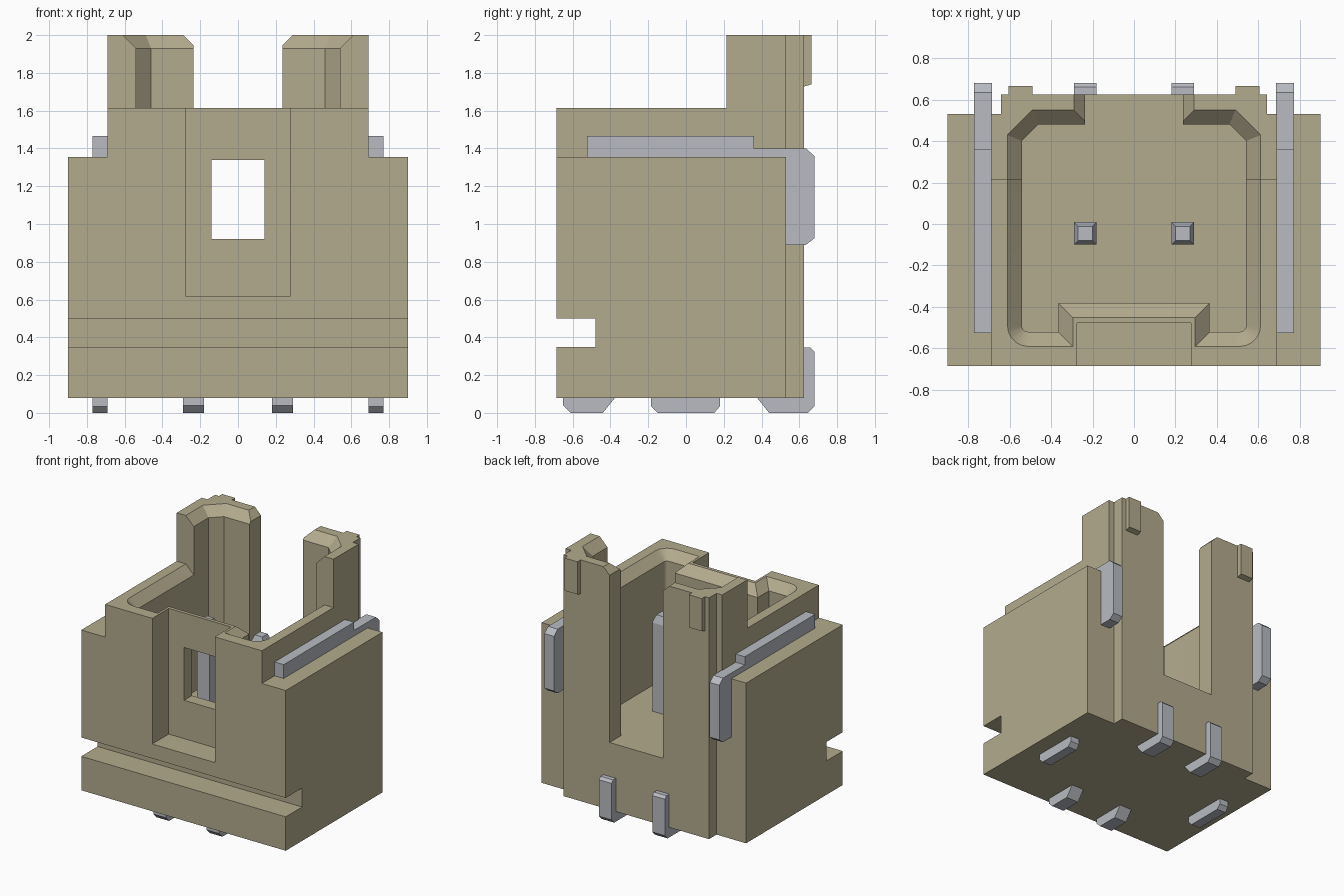
import bpy, bmesh, math
from mathutils import Vector

if "Cube" in bpy.data.objects:
    bpy.data.objects.remove(bpy.data.objects["Cube"], do_unlink=True)


def material(name, color):
    m = bpy.data.materials.new(name)
    m.use_nodes = True
    m.diffuse_color = color
    bsdf = next(n for n in m.node_tree.nodes if n.type == 'BSDF_PRINCIPLED')
    bsdf.inputs["Base Color"].default_value = color
    return m


TAN = material("tan plastic", (0.456, 0.407, 0.27, 1))
METAL = material("grey metal", (0.48, 0.50, 0.54, 1))


def loft(name, rings, mat=TAN):
    """Closed solid through matching rings of points."""
    bm = bmesh.new()
    loops = [[bm.verts.new(p) for p in ring] for ring in rings]
    for a, b in zip(loops, loops[1:]):
        for i in range(len(a)):
            j = (i + 1) % len(a)
            bm.faces.new((a[i], a[j], b[j], b[i]))
    bm.faces.new(loops[0])
    bm.faces.new(loops[-1])
    bmesh.ops.recalc_face_normals(bm, faces=bm.faces)
    mesh = bpy.data.meshes.new(name)
    bm.to_mesh(mesh)
    bm.free()
    mesh.materials.append(mat)
    obj = bpy.data.objects.new(name, mesh)
    bpy.context.collection.objects.link(obj)
    return obj


def prism(name, points, axis, lo, hi, mat=TAN):
    """Extrude a 2D outline along x, y or z."""
    place = {'x': lambda p, t: (t, p[0], p[1]),
             'y': lambda p, t: (p[0], t, p[1]),
             'z': lambda p, t: (p[0], p[1], t)}[axis]
    return loft(name, [[place(p, t) for p in points] for t in (lo, hi)], mat)


def box(name, x, y, z, mat=TAN):
    outline = [(x[0], y[0]), (x[1], y[0]), (x[1], y[1]), (x[0], y[1])]
    return prism(name, outline, 'z', z[0], z[1], mat)


def mirrored(half):
    return half + [(-x, y) for x, y in reversed(half)]


def combine(target, other, operation):
    other.hide_render = True
    mod = target.modifiers.new("bool", 'BOOLEAN')
    mod.operation = operation
    mod.solver = 'EXACT'
    mod.object = other
    bpy.context.view_layer.objects.active = target
    bpy.ops.object.modifier_apply(modifier=mod.name)
    bpy.data.objects.remove(other, do_unlink=True)


def cavity_outline(grow, clipped=False):
    """Cavity plan with rounded front corners and a bump in the front wall."""
    half = [(0.365 - grow, -0.38 - grow), (0.365 - grow, -0.52 - grow)]
    for i in range(6):
        a = math.radians(-90 + 18 * i)
        r = 0.03 + grow
        half.append((0.51 + r * math.cos(a), -0.49 + r * math.sin(a)))
    if clipped:
        half.append((0.54 + grow, 0.215))
    else:
        k = grow * math.tan(math.radians(22.5))
        half += [(0.54 + grow, 0.40 + k), (0.46 + k, 0.48 + grow)]
    return mirrored(half)


def flare(name, top, clipped):
    rings = []
    for grow, z in ((-0.01, top - 0.08), (0.08, top + 0.01)):
        rings.append([(x, y, z) for x, y in cavity_outline(grow, clipped)])
    return loft(name, rings)


# Housing: stepped block with a taller rear part
housing = prism("housing", mirrored([(0.9, 0.08), (0.9, 1.355), (0.69, 1.355), (0.69, 1.615)]),
                'y', -0.685, 0.53)
rear = prism("rear_block", mirrored([(0.69, 0.215), (0.69, 0.53), (0.64, 0.53), (0.64, 0.625)]),
             'z', 0.08, 2.0)
combine(housing, rear, 'UNION')

# Cavity, its flared rims, rear gap, front recess, window and front groove
cutters = [
    prism("cavity", cavity_outline(0), 'z', 0.615, 2.1),
    flare("front_rim", 1.615, True),
    flare("rear_rim", 2.0, False),
    prism("rear_gap", mirrored([(0.235, 0.615), (0.235, 1.945), (0.32, 2.03)]), 'y', 0.3, 0.8),
    box("recess", (-0.275, 0.275), (-0.8, -0.478), (0.615, 1.7)),
    box("window", (-0.14, 0.14), (-0.6, -0.3), (0.92, 1.34)),
    box("groove", (-1, 1), (-0.8, -0.48), (0.35, 0.5)),
]
for cutter in cutters:
    combine(housing, cutter, 'DIFFERENCE')

bpy.ops.object.select_all(action='DESELECT')
housing.select_set(True)
bpy.context.view_layer.objects.active = housing
bpy.ops.object.shade_smooth_by_angle(angle=math.radians(25))

# Side outlines (y, z) of the metal parts
CLIP = [(-0.525, 1.2), (-0.525, 1.465), (0.36, 1.465), (0.36, 1.40), (0.635, 1.40),
        (0.68, 1.36), (0.68, 0.925), (0.635, 0.89), (0.5, 0.89), (0.5, 1.2)]
SIDE_FOOT = [(-0.185, 0.1), (-0.185, 0.035), (-0.15, 0), (0.15, 0), (0.18, 0.035), (0.18, 0.1)]
FRONT_FOOT = [(-0.65, 0.1), (-0.65, 0.04), (-0.61, 0), (-0.44, 0), (-0.36, 0.1)]
REAR_FOOT = [(0.36, 0.1), (0.44, 0), (0.645, 0), (0.68, 0.035), (0.68, 0.325),
             (0.66, 0.345), (0.61, 0.345), (0.61, 0.1)]

for side, s in (("left", 1), ("right", -1)):
    # Side clip and its foot
    prism(side + "_clip", CLIP, 'x', s * 0.685, s * 0.77, METAL)
    prism(side + "_side_foot", SIDE_FOOT, 'x', s * 0.69, s * 0.77, METAL)
    # Contact feet
    prism(side + "_front_foot", FRONT_FOOT, 'x', s * 0.18, s * 0.29, METAL)
    prism(side + "_rear_foot", REAR_FOOT, 'x', s * 0.18, s * 0.29, METAL)
    # Contact pin with a tapered tip
    rings = []
    for r, z in ((0.055, 0.6), (0.055, 1.32), (0.034, 1.38)):
        rings.append([(s * 0.235 + i * r, -0.045 + j * r, z)
                      for i, j in ((-1, -1), (1, -1), (1, 1), (-1, 1))])
    loft(side + "_pin", rings, METAL)
    # Small rib on the back of the tower
    prism(side + "_rear_rib", [(0.6, 1.72), (0.665, 1.74), (0.665, 2.0), (0.6, 2.0)],
          'x', s * 0.49, s * 0.605)
